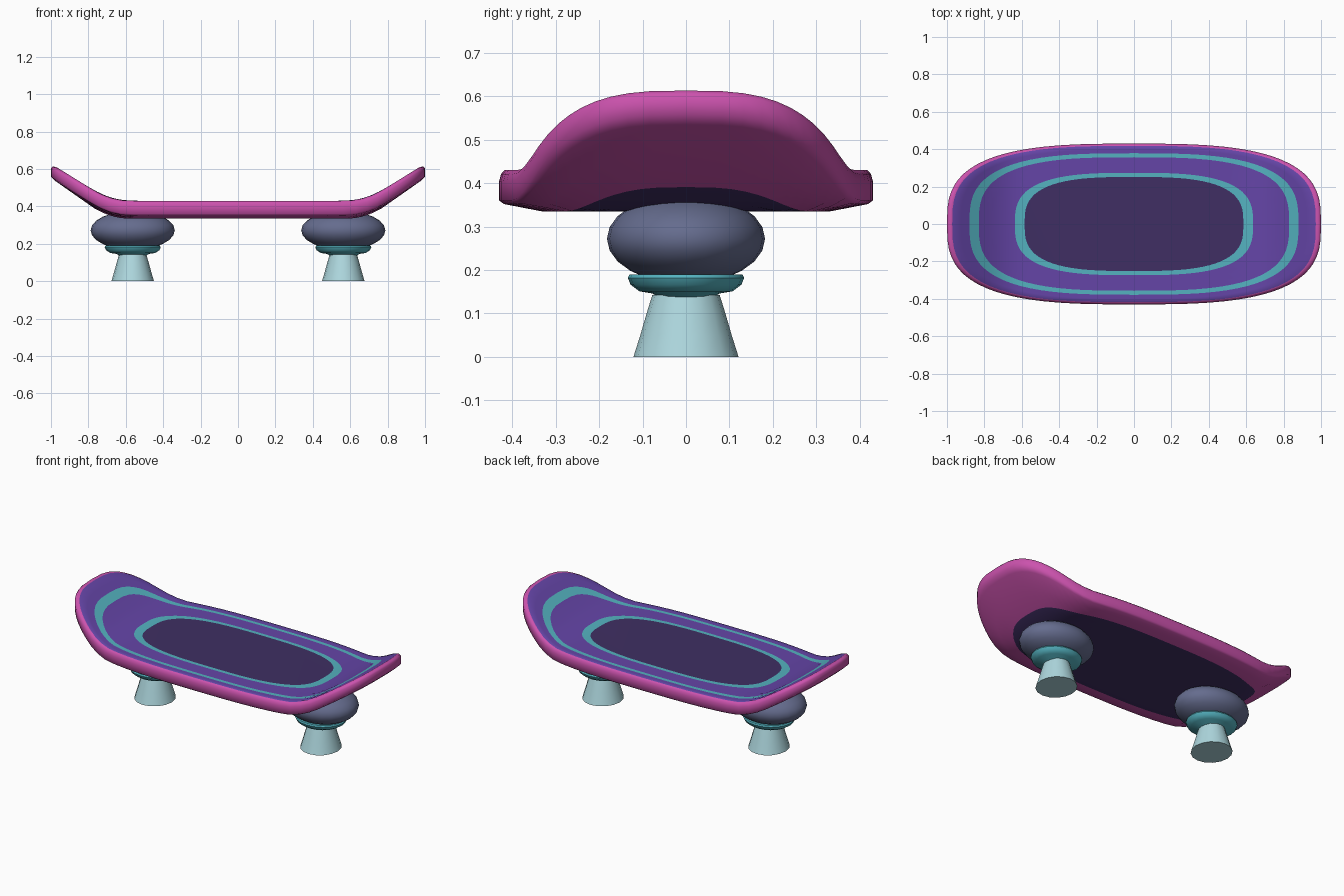
import bpy, bmesh, math

cube = bpy.data.objects.get("Cube")
if cube:
    bpy.data.objects.remove(cube, do_unlink=True)


def material(name, r, g, b):
    m = bpy.data.materials.new(name)
    m.use_nodes = True
    m.diffuse_color = (r, g, b, 1)
    m.node_tree.nodes["Principled BSDF"].inputs["Base Color"].default_value = (r, g, b, 1)
    return m


pink = material("pink", 0.60, 0.085, 0.42)
purple = material("purple", 0.13, 0.06, 0.39)
teal = material("teal", 0.09, 0.45, 0.53)
dark = material("dark_violet", 0.050, 0.028, 0.125)
slate = material("slate", 0.13, 0.15, 0.27)
pale = material("pale_blue", 0.42, 0.68, 0.73)


def stack(name, rings, ring_mats, mats, outline, angle):
    """Skin a list of (scale, z) rings, capping both ends with one face each."""
    bm = bmesh.new()
    loops = [[bm.verts.new(p) for p in outline(s, z)] for s, z in rings]
    n = len(loops[0])
    for a, b, mi in zip(loops, loops[1:], ring_mats[1:]):
        for i in range(n):
            j = (i + 1) % n
            bm.faces.new((a[i], a[j], b[j], b[i])).material_index = mi
    bm.faces.new(loops[0]).material_index = ring_mats[0]
    bm.faces.new(loops[-1]).material_index = ring_mats[-1]
    bmesh.ops.recalc_face_normals(bm, faces=bm.faces)
    me = bpy.data.meshes.new(name)
    bm.to_mesh(me)
    bm.free()
    for m in mats:
        me.materials.append(m)
    ob = bpy.data.objects.new(name, me)
    bpy.context.collection.objects.link(ob)
    bpy.ops.object.select_all(action="DESELECT")
    ob.select_set(True)
    bpy.context.view_layer.objects.active = ob
    bpy.ops.object.shade_smooth_by_angle(angle=math.radians(angle))
    return ob


# Deck: concentric rounded outlines with kicked-up nose and tail
def rise(x):
    d = max(abs(x) - 0.58, 0)
    return 1.55 * d * d if d < 0.2 else 0.062 + 0.62 * (d - 0.2)


def deck_outline(s, z):
    pts = []
    for i in range(72):
        t = math.tau * i / 72
        c, q = math.cos(t), math.sin(t)
        x = s * math.copysign(abs(c) ** (2 / 3), c)
        y = s * 0.43 * math.copysign(abs(q) ** (2 / 3), q)
        pts.append((x, y, z + rise(x)))
    return pts


PINK, PURPLE, TEAL, DARK = range(4)
top = [(0.585, DARK), (0.637, TEAL), (0.7, PURPLE), (0.765, PURPLE), (0.83, PURPLE),
       (0.88, TEAL), (0.925, PURPLE), (0.972, PURPLE)]
rim = [(0.99, 0.421), (1.0, 0.405), (1.0, 0.36), (0.975, 0.352), (0.88, 0.344), (0.77, 0.335)]
under = [0.7, 0.64, 0.58]
rings = [(s, 0.43) for s, m in top] + rim + [(s, 0.335) for s in under]
ring_mats = [m for s, m in top] + [PINK] * len(rim) + [DARK] * (len(under) + 1)
stack("deck", rings, ring_mats, [pink, purple, teal, dark], deck_outline, 60)


# Legs: flattened bulb, collar and flared foot under each end
def oval(cx, rx, ry, n):
    return lambda s, z: [(cx + s * rx * math.cos(math.tau * i / n),
                          s * ry * math.sin(math.tau * i / n), z) for i in range(n)]


def simple(name, rings, mat, outline):
    return stack(name, rings, [0] * (len(rings) + 1), [mat], outline, 45)


bulb = []
for k in range(1, 12):
    a = math.pi * (k / 12 - 0.5)
    bulb.append((math.cos(a), 0.272 + 0.104 * math.sin(a)))
collar = [(0.5, 0.138), (0.57, 0.146), (0.8, 0.151), (0.95, 0.166), (1.0, 0.182), (0.97, 0.19)]
foot = [(1.0, 0.0), (0.87, 0.05), (0.75, 0.1), (0.64, 0.143)]

for side, cx in (("left", 0.563), ("right", -0.563)):
    simple(side + "_bulb", bulb, slate, oval(cx, 0.225, 0.182, 24))
    simple(side + "_collar", collar, teal, oval(cx, 0.15, 0.134, 20))
    simple(side + "_foot", foot, pale, oval(cx, 0.114, 0.121, 16))
